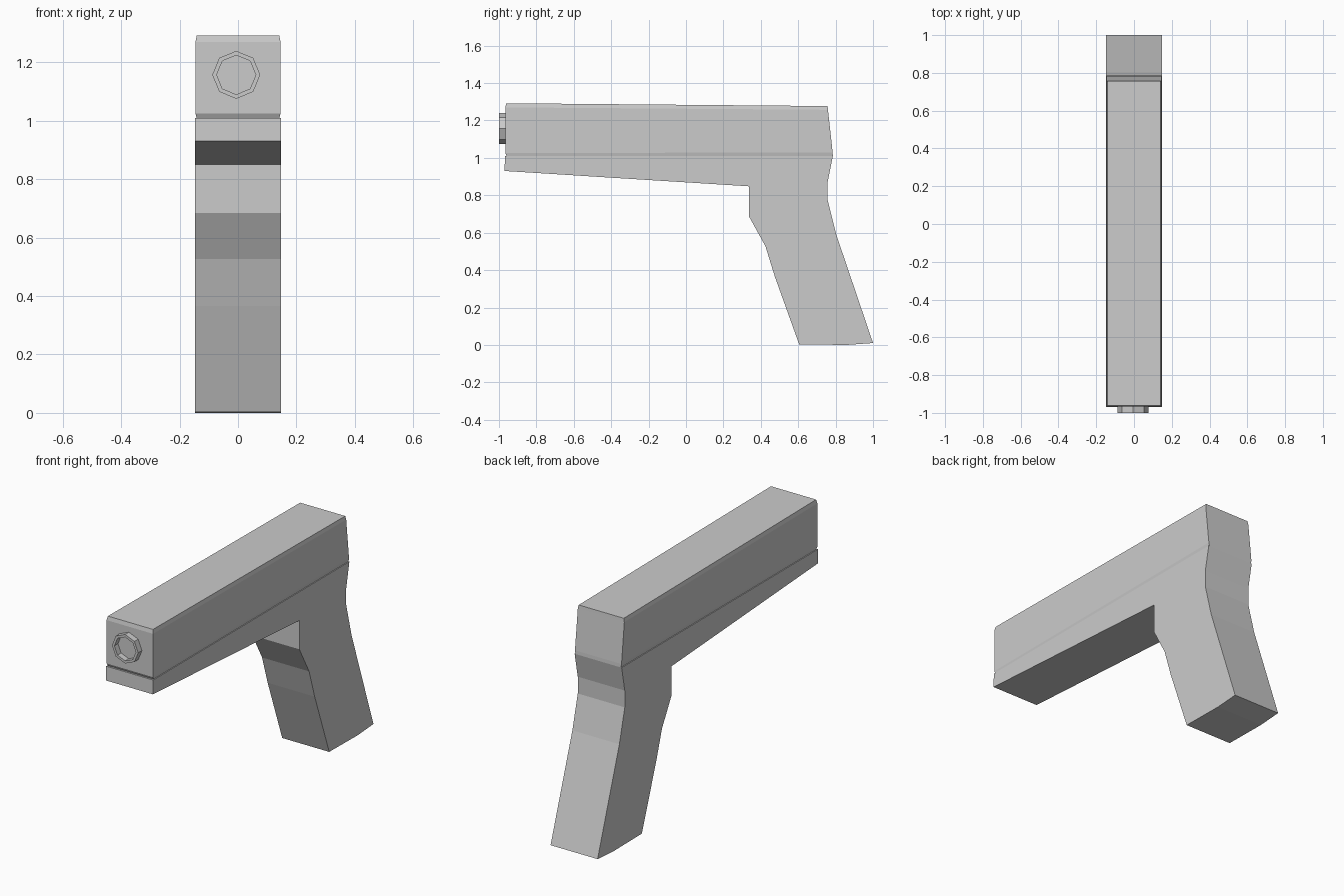
import bpy, bmesh
from math import sin, cos, tau

if "Cube" in bpy.data.objects:
    bpy.data.objects.remove(bpy.data.objects["Cube"])


def make_object(name, bm):
    bmesh.ops.recalc_face_normals(bm, faces=bm.faces)
    mesh = bpy.data.meshes.new(name)
    bm.to_mesh(mesh)
    bm.free()
    obj = bpy.data.objects.new(name, mesh)
    bpy.context.collection.objects.link(obj)
    return obj


def loft(name, rings, cap_start=True, cap_end=True):
    """Join successive vertex rings with quads."""
    bm = bmesh.new()
    loops = [[bm.verts.new(p) for p in ring] for ring in rings]
    for a, b in zip(loops, loops[1:]):
        n = len(a)
        for i in range(n):
            j = (i + 1) % n
            bm.faces.new((a[i], a[j], b[j], b[i]))
    if cap_start:
        bm.faces.new(loops[0])
    if cap_end:
        bm.faces.new(loops[-1])
    return make_object(name, bm)


# Lower frame and grip: side profile (y, z) extruded across x
frame_profile = [
    (-0.97, 0.93), (0.338, 0.848), (0.338, 0.685), (0.425, 0.527),
    (0.475, 0.365), (0.605, 0.003), (0.86, 0.0), (1.0, 0.01),
    (0.805, 0.585), (0.757, 0.775), (0.757, 0.87), (0.785, 1.01),
    (-0.968, 1.01)]
loft("frame_and_grip", [[(x, y, z) for y, z in frame_profile]
                        for x in (-0.147, 0.147)])

# Upper slide: levels of (half width, front y, front z, back y, back z)
slide_levels = [
    (0.142, -0.958, 1.01, 0.785, 1.01),
    (0.1455, -0.966, 1.025, 0.784, 1.03),
    (0.1455, -0.966, 1.27, 0.759, 1.257),
    (0.141, -0.961, 1.292, 0.757, 1.277)]
loft("slide", [[(-w, yf, zf), (w, yf, zf), (w, yb, zb), (-w, yb, zb)]
               for w, yf, zf, yb, zb in slide_levels], cap_start=False)


# Muzzle: hollow octagonal ring on the front of the slide
def octagon(radius, y):
    return [(-0.006 + radius * cos(tau * i / 8), y,
             1.157 + radius * sin(tau * i / 8)) for i in range(8)]


loft("muzzle", [octagon(0.082, -0.95), octagon(0.082, -1.0),
                octagon(0.067, -1.0), octagon(0.067, -0.968)])
